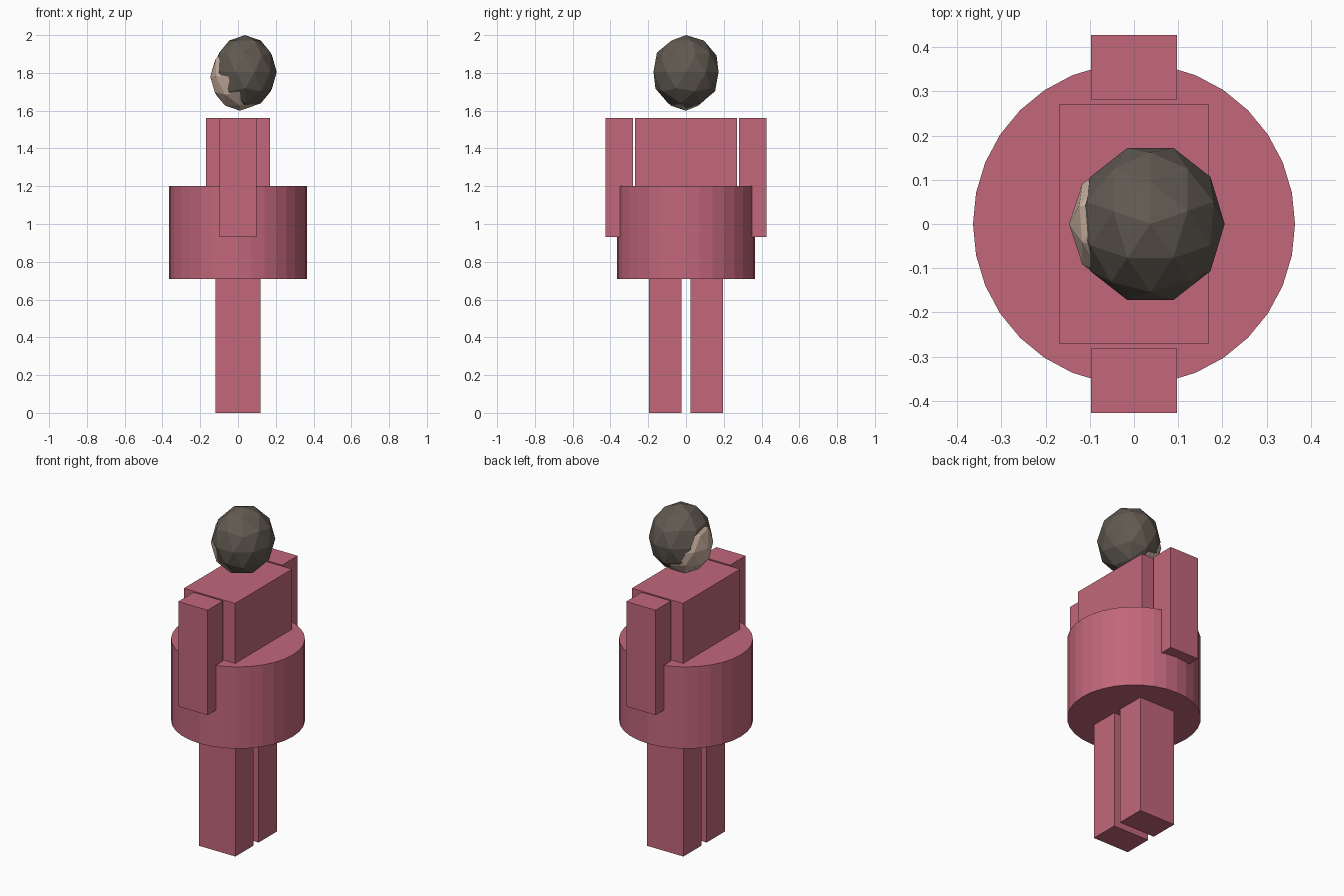
import bpy
import math

cube = bpy.data.objects.get("Cube")
if cube:
    bpy.data.objects.remove(cube, do_unlink=True)


def material(name, rgb):
    mat = bpy.data.materials.new(name)
    mat.use_nodes = True
    color = (*rgb, 1)
    mat.diffuse_color = color
    bsdf = next(n for n in mat.node_tree.nodes if n.type == "BSDF_PRINCIPLED")
    bsdf.inputs["Base Color"].default_value = color
    return mat


rose = material("rose cloth", (0.54, 0.135, 0.195))
brown = material("dark hair", (0.12, 0.102, 0.083))
skin = material("skin", (0.62, 0.46, 0.37))


def finish(name, mat):
    obj = bpy.context.object
    obj.name = name
    obj.data.materials.append(mat)
    return obj


def box(name, center_y, size_x, size_y, bottom, top):
    bpy.ops.mesh.primitive_cube_add(size=1, location=(0, center_y, (bottom + top) / 2))
    bpy.context.object.scale = (size_x, size_y, top - bottom)
    return finish(name, rose)


def faceted_ball(name, center, radii, mat):
    # A quarter turn, so the radii are along the object's own axes
    bpy.ops.mesh.primitive_ico_sphere_add(subdivisions=2, radius=1, location=center)
    obj = finish(name, mat)
    rx, ry, rz = radii
    obj.scale = (ry, rx, rz)
    obj.rotation_euler = (0, 0, math.pi / 2)
    return obj


# Torso and round skirt
box("torso", 0, 0.34, 0.54, 0.8, 1.56)
bpy.ops.mesh.primitive_cylinder_add(vertices=32, radius=0.364, depth=0.49,
                                    location=(0, 0, 0.955))
finish("skirt", rose)

# Paired limbs
for side, sign in (("front", -1), ("back", 1)):
    box(side + "_arm", sign * 0.354, 0.195, 0.146, 0.93, 1.56)
    box(side + "_leg", sign * 0.11, 0.24, 0.172, 0, 0.75)

# Head with the hair as a larger, offset ball
faceted_ball("head", (0.01, 0, 1.78), (0.157, 0.155, 0.18), skin)
faceted_ball("hair", (0.037, 0, 1.805), (0.168, 0.181, 0.195), brown)
